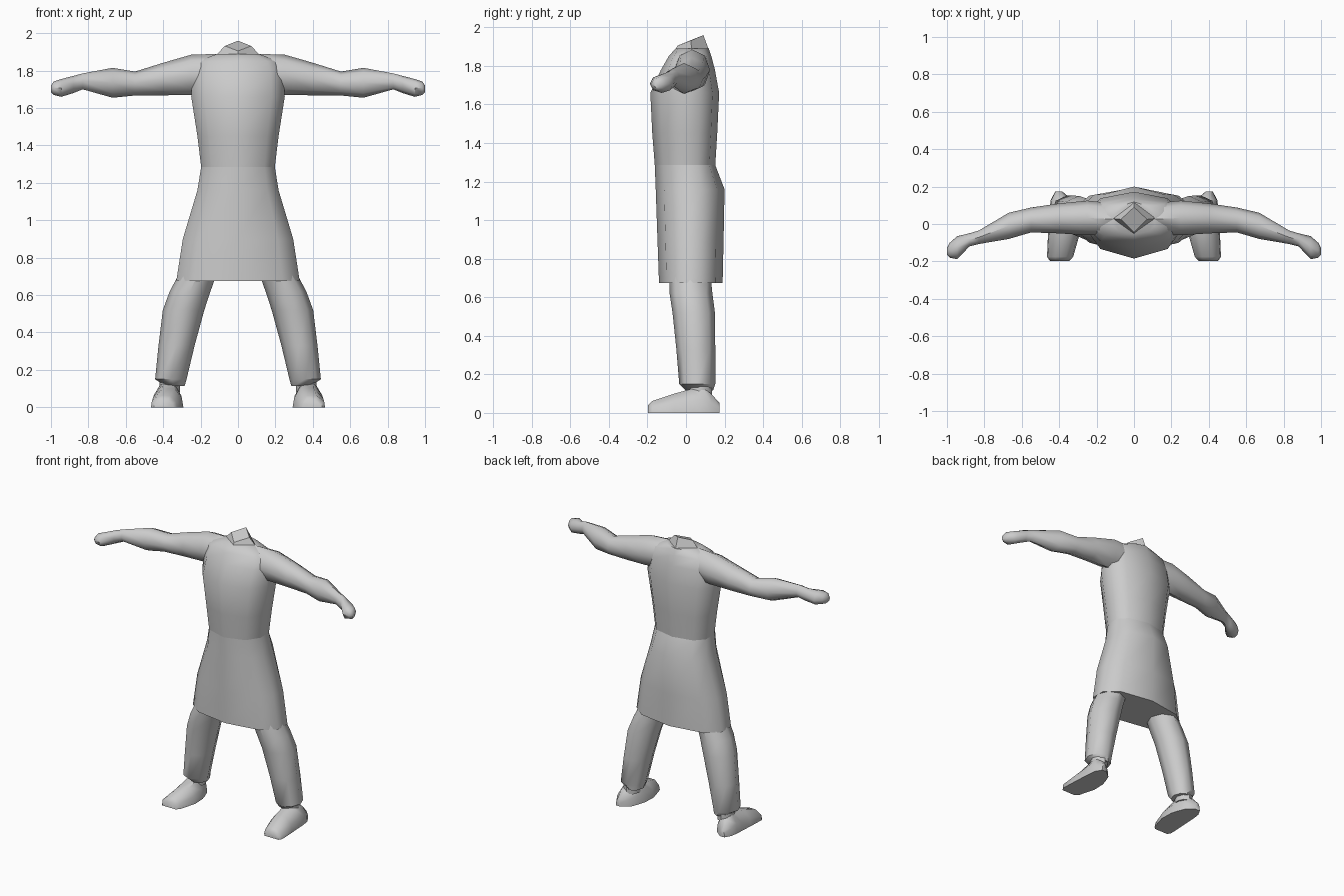
import bpy, math
from mathutils import Vector

grey = bpy.data.materials.new("plain grey")
grey.diffuse_color = (0.6, 0.6, 0.6, 1)


def loft(name, rings, angle=50, flip=False):
    """Skin a list of equal-length point rings and cap both ends."""
    n = len(rings[0])
    verts = [Vector(p) for r in rings for p in r]
    faces = [(i * n + j, i * n + (j + 1) % n, (i + 1) * n + (j + 1) % n, (i + 1) * n + j)
             for i in range(len(rings) - 1) for j in range(n)]
    faces += [tuple(range(n))[::-1], tuple(range(len(verts) - n, len(verts)))]
    if flip:
        faces = [f[::-1] for f in faces]
    me = bpy.data.meshes.new(name)
    me.from_pydata(verts, [], faces)
    me.materials.append(grey)
    ob = bpy.data.objects.new(name, me)
    bpy.context.collection.objects.link(ob)
    bpy.ops.object.select_all(action='DESELECT')
    ob.select_set(True)
    bpy.context.view_layer.objects.active = ob
    bpy.ops.object.shade_smooth_by_angle(angle=math.radians(angle))
    return ob


def body_ring(z, w, yf, yb):
    """Wide section with a ridge down the front and the back."""
    half = [(0, yf), (0.72 * w, yf * 0.72), (w, yf * 0.2), (w, yb * 0.4), (0.72 * w, yb * 0.8), (0, yb)]
    pts = half + [(-x, y) for x, y in half[-2:0:-1]]
    return [(x, y, z) for x, y in pts]


def oval(c0, c1, d0, d1, n=8):
    """Oval spanning c0..c1 on one axis and d0..d1 on the other."""
    return [((c0 + c1) / 2 + (c1 - c0) / 2 * math.cos(math.tau * k / n),
             (d0 + d1) / 2 + (d1 - d0) / 2 * math.sin(math.tau * k / n)) for k in range(n)]


# skirt
loft("skirt", [body_ring(*r) for r in (
    (0.675, 0.33, -0.14, 0.19), (0.90, 0.295, -0.148, 0.195),
    (1.16, 0.217, -0.157, 0.20), (1.285, 0.197, -0.162, 0.152))])

# tunic, closing in towards the neck
loft("tunic", [body_ring(*r) for r in (
    (1.285, 0.197, -0.162, 0.152), (1.45, 0.217, -0.175, 0.162),
    (1.66, 0.25, -0.185, 0.172), (1.78, 0.245, -0.13, 0.15),
    (1.85, 0.22, -0.09, 0.132), (1.89, 0.11, -0.055, 0.118))])

# collar: diamond opening tilted forwards
loft("collar", [
    [(0, -0.06, 1.87), (0.12, 0.03, 1.88), (0, 0.12, 1.88), (-0.12, 0.03, 1.88)],
    [(0, -0.045, 1.905), (0.07, 0.025, 1.932), (0, 0.09, 1.96), (-0.07, 0.025, 1.932)]], 40)

# x, y range, z range along the arm from shoulder to fist
ARM = ((0.10, -0.06, 0.11, 1.68, 1.89), (0.25, -0.06, 0.125, 1.67, 1.885),
       (0.40, -0.05, 0.11, 1.668, 1.842), (0.55, -0.045, 0.088, 1.667, 1.795),
       (0.67, -0.08, 0.06, 1.655, 1.815), (0.83, -0.107, -0.035, 1.70, 1.785),
       (0.88, -0.12, -0.05, 1.68, 1.772), (0.945, -0.188, -0.065, 1.66, 1.755),
       (0.985, -0.18, -0.10, 1.67, 1.742), (1.0, -0.165, -0.13, 1.685, 1.72))
# z, x range, y range up the leg
LEG = ((0.115, 0.285, 0.39, 0.0, 0.14), (0.15, 0.275, 0.443, -0.035, 0.152),
       (0.33, 0.232, 0.425, -0.05, 0.152), (0.52, 0.18, 0.402, -0.07, 0.15),
       (0.62, 0.147, 0.365, -0.085, 0.137), (0.78, 0.09, 0.28, -0.09, 0.12))
# y, inner x, outer x, height from toe to heel
FOOT = ((-0.197, 0.345, 0.45, 0.04), (-0.175, 0.325, 0.465, 0.062),
        (-0.06, 0.292, 0.46, 0.10), (0.03, 0.295, 0.455, 0.125),
        (0.08, 0.31, 0.452, 0.137), (0.13, 0.33, 0.445, 0.10), (0.175, 0.385, 0.42, 0.05))


def foot_ring(y, a, b, h, s):
    w = b - a
    return [(s * x, y, z) for x, z in ((a, 0), (b, 0), (b - 0.03 * w, h * 0.5),
            (b - 0.32 * w, h), (a + 0.28 * w, h), (a + 0.05 * w, h * 0.5))]


for side, s in (("right", -1), ("left", 1)):
    loft(side + "_arm", [[(s * x, y, z) for y, z in oval(y0, y1, z0, z1)]
                         for x, y0, y1, z0, z1 in ARM], flip=s < 0)
    loft(side + "_leg", [[(s * x, y, z) for x, y in oval(x0, x1, y0, y1)]
                         for z, x0, x1, y0, y1 in LEG], flip=s < 0)
    loft(side + "_foot", [foot_ring(*r, s) for r in FOOT], flip=s > 0)
    # ankle bridging shoe and trouser cuff
    loft(side + "_ankle", [[(s * x, y, z) for x, y in oval(0.31, 0.42, 0.01, 0.135)]
                           for z in (0.08, 0.15)], flip=s < 0)
